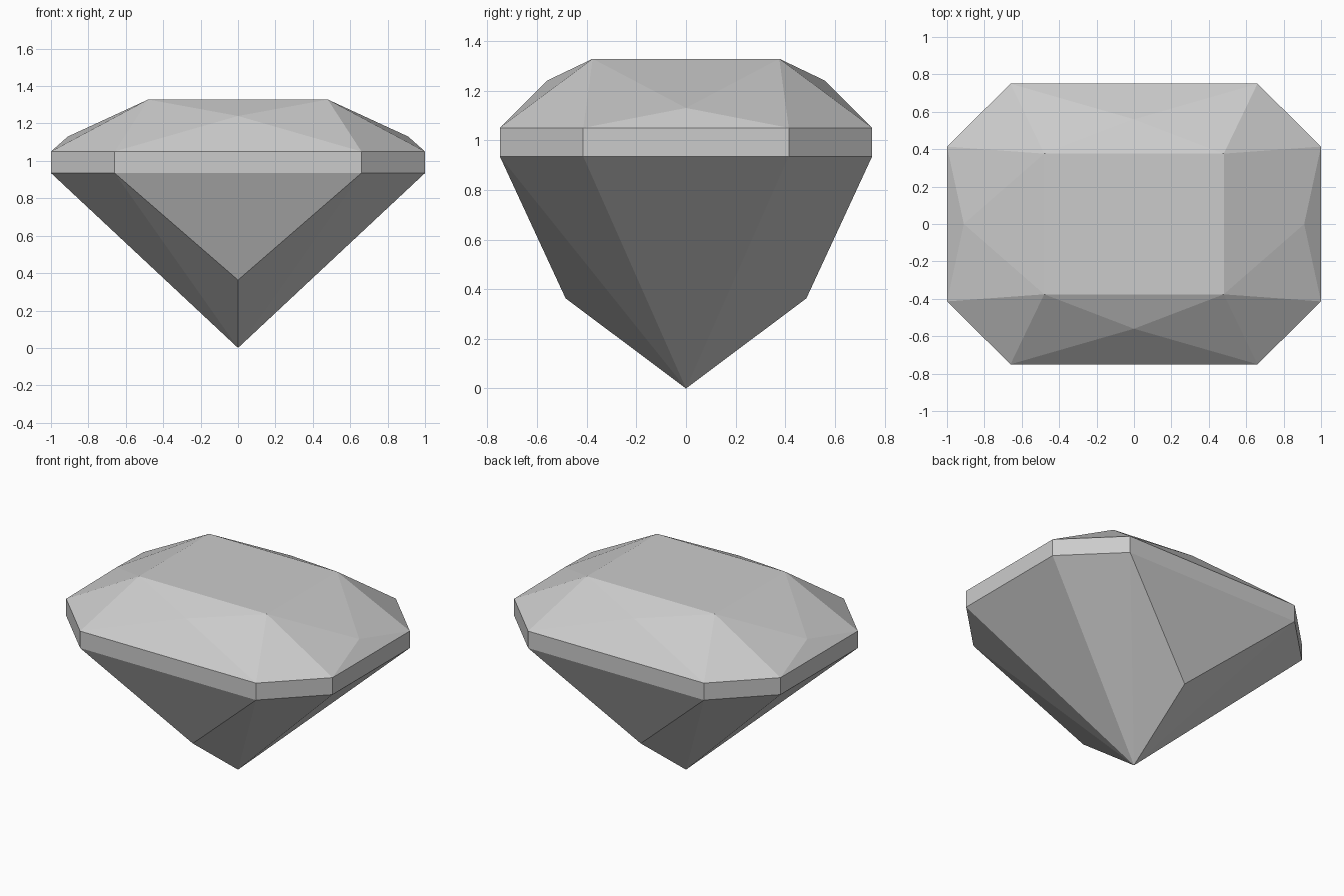
import bpy, bmesh, math

cube = bpy.data.objects.get("Cube")
if cube:
    bpy.data.objects.remove(cube, do_unlink=True)

# Gem material
gem_grey = bpy.data.materials.new("gem_grey")
gem_grey.use_nodes = True
colour = (0.6, 0.6, 0.6, 1)
gem_grey.diffuse_color = colour
gem_grey.node_tree.nodes["Principled BSDF"].inputs["Base Color"].default_value = colour


def mirrored(x, y, z):
    """A point with its mirror images across the x and y planes."""
    return {(sx * x, sy * y, z) for sx in (-1, 1) for sy in (-1, 1)}


points = set()
# Girdle: octagonal band
for z in (0.935, 1.05):
    points |= mirrored(0.66, 0.75, z) | mirrored(1, 0.414, z)
# Crown: flat table and the facet peaks on each side
points |= mirrored(0.48, 0.376, 1.328)
points |= mirrored(0, 0.56, 1.24) | mirrored(0.91, 0, 1.13)
# Pavilion: front and back facet tips, and the bottom point
points |= mirrored(0, 0.485, 0.363) | {(0, 0, 0)}

# Every facet is convex, so the hull of the corners is the cut stone
bm = bmesh.new()
for p in sorted(points):
    bm.verts.new(p)
bmesh.ops.convex_hull(bm, input=bm.verts)
bmesh.ops.dissolve_limit(bm, angle_limit=math.radians(0.2), verts=bm.verts, edges=bm.edges)
bmesh.ops.recalc_face_normals(bm, faces=bm.faces)

mesh = bpy.data.meshes.new("cut_gem")
bm.to_mesh(mesh)
bm.free()
mesh.materials.append(gem_grey)
gem = bpy.data.objects.new("cut_gem", mesh)
bpy.context.collection.objects.link(gem)
